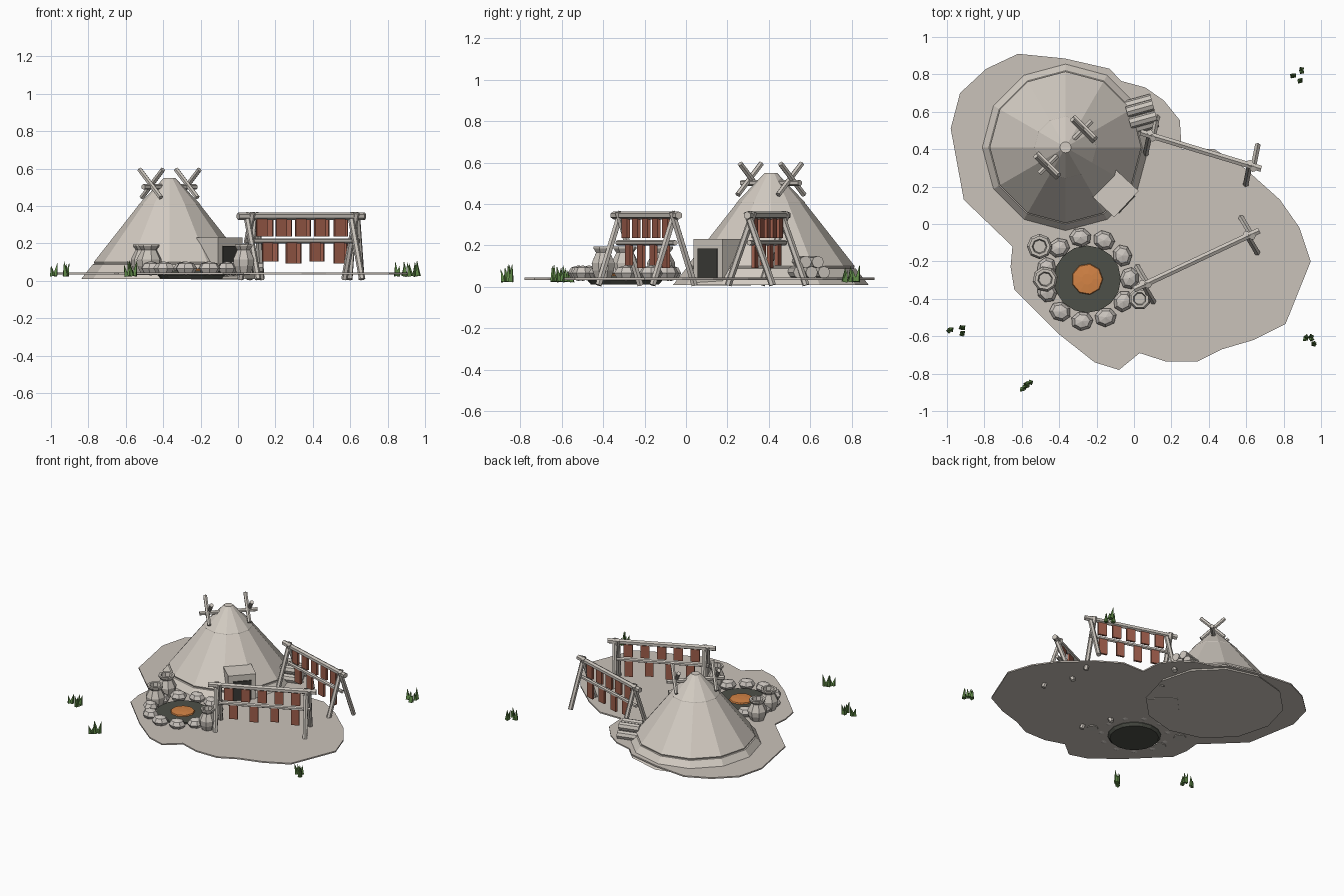
import bpy, bmesh, math, random
from mathutils import Vector, Matrix

random.seed(4)
cube = bpy.data.objects.get("Cube")
if cube:
    bpy.data.objects.remove(cube)


def material(name, rgb):
    m = bpy.data.materials.new(name)
    m.use_nodes = True
    m.diffuse_color = (*rgb, 1)
    bsdf = m.node_tree.nodes["Principled BSDF"]
    bsdf.inputs["Base Color"].default_value = (*rgb, 1)
    bsdf.inputs["Roughness"].default_value = 0.9
    return m


HIDE = material("pale hide", (0.65, 0.60, 0.54))
EARTH = material("pale earth", (0.59, 0.54, 0.49))
WOOD = material("weathered wood", (0.59, 0.55, 0.50))
STONE = material("grey stone", (0.60, 0.56, 0.52))
CLAY = material("pale clay", (0.58, 0.54, 0.49))
ASH = material("dark ash", (0.075, 0.08, 0.065))
DARK = material("door shadow", (0.045, 0.045, 0.04))
EMBER = material("ember orange", (0.66, 0.23, 0.06))
MEAT = material("dried meat", (0.34, 0.11, 0.07))
GRASS = material("grass green", (0.11, 0.24, 0.06))


def finish(bm, name, mat):
    bmesh.ops.recalc_face_normals(bm, faces=bm.faces)
    me = bpy.data.meshes.new(name)
    bm.to_mesh(me)
    bm.free()
    me.materials.append(mat)
    ob = bpy.data.objects.new(name, me)
    bpy.context.collection.objects.link(ob)
    return ob


def add_pole(bm, a, b, r, r2=None, sides=6):
    a, b = Vector(a), Vector(b)
    d = b - a
    mat = Matrix.Translation((a + b) / 2) @ d.to_track_quat("Z", "Y").to_matrix().to_4x4()
    bmesh.ops.create_cone(bm, cap_ends=True, segments=sides, radius1=r,
                          radius2=r if r2 is None else r2, depth=d.length, matrix=mat)


def add_box(bm, centre, size, angle=0):
    mat = (Matrix.Translation(centre) @ Matrix.Rotation(angle, 4, "Z")
           @ Matrix.Diagonal((*size, 1)))
    bmesh.ops.create_cube(bm, size=1, matrix=mat)


def lathe(name, profile, centre, sides, mat, turn=0.0, scale=1.0):
    bm = bmesh.new()
    rings = [[bm.verts.new((centre[0] + scale * r * math.cos(turn + math.tau * i / sides),
                            centre[1] + scale * r * math.sin(turn + math.tau * i / sides), z))
              for i in range(sides)] for r, z in profile]
    for lo, hi in zip(rings, rings[1:]):
        for i in range(sides):
            j = (i + 1) % sides
            bm.faces.new((lo[i], lo[j], hi[j], hi[i]))
    bm.faces.new(rings[0])
    bm.faces.new(rings[-1])
    return finish(bm, name, mat)


# Ground plate
outline = [(-.62, .91), (-.79, .83), (-.93, .70), (-.98, .51), (-.91, .13), (-.65, -.12),
           (-.66, -.23), (-.64, -.35), (-.49, -.50), (-.40, -.59), (-.21, -.74), (-.08, -.78),
           (.03, -.69), (.17, -.735), (.34, -.735), (.47, -.67), (.64, -.62), (.81, -.535),
           (.945, -.20), (.885, -.02), (.78, .13), (.59, .30), (.43, .40), (.255, .40),
           (.245, .555), (.16, .66), (.06, .73), (-.07, .765), (-.13, .83), (-.37, .885)]
bm = bmesh.new()
face = bm.faces.new([bm.verts.new((x, y, 0.034)) for x, y in outline])
top = bmesh.ops.extrude_face_region(bm, geom=[face])["geom"]
bmesh.ops.translate(bm, vec=(0, 0, 0.01), verts=[v for v in top if isinstance(v, bmesh.types.BMVert)])
bmesh.ops.triangulate(bm, faces=[f for f in bm.faces if len(f.verts) > 4])
finish(bm, "ground", EARTH)

# Conical hut: skirt, cover and cap
HX, HY = -0.366, 0.41
lathe("hut_skirt", [(.472, .01), (.41, .088), (.36, .1)], (HX, HY), 12, HIDE)
lathe("hut_cover", [(.40, .086), (.405, .1), (.165, .405)], (HX, HY), 12, HIDE)
lathe("hut_cap", [(.168, .395), (.165, .408), (.03, .55)], (HX, HY), 12, HIDE)

# Porch and dark doorway
ang = math.radians(-43)
out = Vector((math.cos(ang), math.sin(ang), 0))
hut = Vector((HX, HY, 0))
bm = bmesh.new()
add_box(bm, hut + out * 0.345 + Vector((0, 0, .118)), (0.20, 0.192, 0.224), ang)
finish(bm, "porch", HIDE)
bm = bmesh.new()
add_box(bm, hut + out * 0.447 + Vector((0, 0, .115)), (0.008, 0.128, 0.142), ang)
finish(bm, "doorway", DARK)

# Crossed smoke poles on both sides of the tip
bm = bmesh.new()
along = Vector((1, 1, 0)).normalized()
across = Vector((1, -1, 0)).normalized()
for s in (-1, 1):
    mid = Vector((HX, HY, .52)) + along * s * 0.138
    for k in (-1, 1):
        rise = Vector((0, 0, 0.075))
        add_pole(bm, mid - across * k * .08 - rise + along * k * .008,
                 mid + across * k * .08 + rise + along * k * .008, 0.014)
    low = mid - Vector((0, 0, .018))
    add_pole(bm, low - along * s * .1, low + along * s * .06, 0.015)
finish(bm, "smoke_poles", WOOD)

# Fire pit
FX, FY = -0.25, -0.295
lathe("fire_pit", [(.165, .012), (.18, .03), (.18, .054)], (FX, FY), 16, ASH)
lathe("embers", [(.086, .05), (.08, .062), (.03, .066)], (FX, FY), 9, EMBER)
bm = bmesh.new()
for i in range(11):
    a = math.tau * i / 11 + 0.02
    mat = (Matrix.Translation((FX + .226 * math.cos(a), FY + .226 * math.sin(a), .066))
           @ Matrix.Rotation(a + random.uniform(-.4, .4), 4, "Z")
           @ Matrix.Diagonal((.052, .06, .038, 1)))
    bmesh.ops.create_uvsphere(bm, u_segments=7, v_segments=4, radius=1, matrix=mat)
finish(bm, "hearth_stones", STONE)

# Clay pots
pot = [(.042, .03), (.064, .08), (.068, .115), (.042, .165), (.057, .185), (.057, .194),
       (.04, .194), (.034, .165)]
for i, (x, y, s) in enumerate([(-.505, -.12, 1), (-.475, -.295, 1), (.03, -.40, .88)]):
    lathe(f"clay_pot_{i + 1}", pot, (x, y), 8, CLAY, 0.2 * i, s)


# Drying racks
def rack(name, a, b):
    a, b = Vector((*a, 0)), Vector((*b, 0))
    d = (b - a).normalized()
    side = Vector((-d.y, d.x, 0))
    angle = math.atan2(d.y, d.x)
    up = lambda z: Vector((0, 0, z))
    bm = bmesh.new()
    add_pole(bm, a + up(.345), b + up(.345), .019)
    ends = a.lerp(b, .09), a.lerp(b, .92)
    add_pole(bm, ends[0] - d * .02 + up(.213), ends[1] + d * .02 + up(.213), .013)
    for e in ends:
        for s in (-1, 1):
            add_pole(bm, e + side * s * .112 + up(.008), e - side * s * .014 + up(.362) + d * s * .012, .017)
    finish(bm, name + "_frame", WOOD)
    bm = bmesh.new()
    for i in range(5):
        p = a.lerp(b, .19 + .155 * i)
        add_box(bm, p + up(.283), (.062, .016, .092), angle)
    for i in range(4):
        drop = .105 + .012 * (i % 2)
        p = a.lerp(b, .235 + .19 * i)
        add_box(bm, p + up(.208 - drop / 2), (.058, .016, drop), angle)
    finish(bm, name + "_meat", MEAT)


rack("front_rack", (0, -.35), (.67, -.035))
rack("back_rack", (.035, .49), (.68, .295))

# Stacked log pile
bm = bmesh.new()
ax = Vector((math.cos(.27), math.sin(.27), 0))
ay = Vector((-ax.y, ax.x, 0))
for offset, z in [(-.062, .07), (0, .07), (.062, .07), (-.031, .12), (.031, .12)]:
    c = Vector((.04, .588, z)) + ay * offset
    add_pole(bm, c - ax * .073, c + ax * .073, .03, sides=8)
finish(bm, "log_pile", WOOD)

# Grass tufts
tufts = [[(.90, .82), (.85, .79), (.885, .762)], [(-.985, -.57), (-.92, -.56), (-.915, -.585)],
         [(.925, -.605), (.95, -.61), (.965, -.64)], [(-.59, -.875), (-.57, -.86), (-.56, -.85)]]
for n, tuft in enumerate(tufts):
    bm = bmesh.new()
    for x, y in tuft:
        for k in range(2):
            lean = Vector((random.uniform(-.015, .015), random.uniform(-.015, .015), 0))
            base = Vector((x, y, .025)) + lean * .5
            add_pole(bm, base, base + lean + Vector((0, 0, random.uniform(.05, .085))), .016, .001, 4)
    finish(bm, f"grass_tuft_{n + 1}", GRASS)
